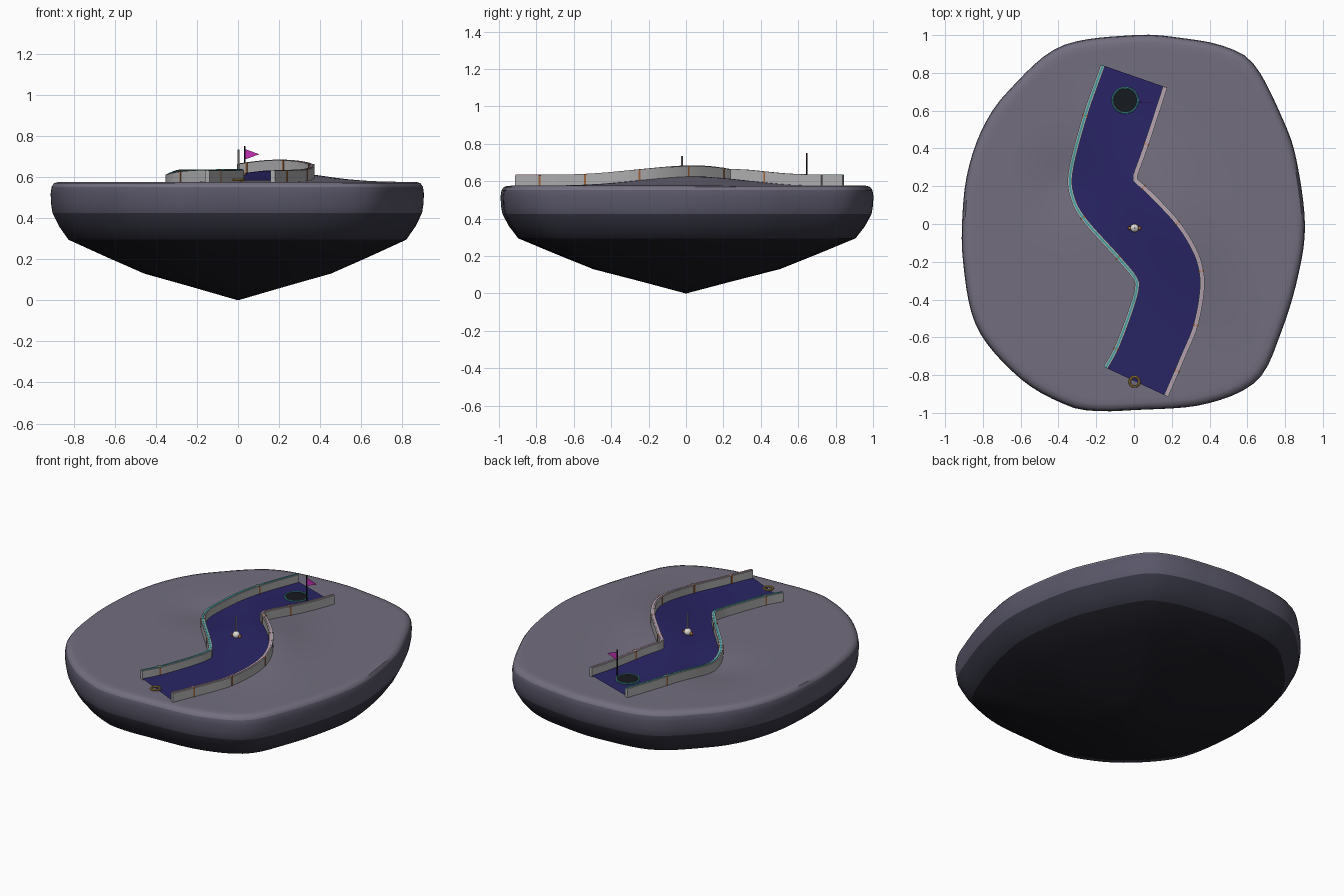
import bpy, bmesh, math
from mathutils import Vector

if "Cube" in bpy.data.objects:
    bpy.data.objects.remove(bpy.data.objects["Cube"])


def mat(name, r, g, b):
    m = bpy.data.materials.new(name)
    m.diffuse_color = (r, g, b, 1)
    m.use_nodes = True
    m.node_tree.nodes["Principled BSDF"].inputs["Base Color"].default_value = m.diffuse_color
    return m


ROCK = mat("rock", 0.17, 0.155, 0.21)
RIM = mat("rock_side", 0.10, 0.095, 0.14)
DARK = mat("rock_dark", 0.035, 0.035, 0.055)
DEEP = mat("rock_deep", 0.012, 0.012, 0.018)
BLUE = mat("felt_blue", 0.022, 0.018, 0.13)
WALL = mat("wall_grey", 0.42, 0.42, 0.43)
TEAL = mat("teal", 0.06, 0.35, 0.36)
PINK = mat("pale_pink", 0.5, 0.33, 0.42)
RUST = mat("rust", 0.35, 0.13, 0.04)
GOLD = mat("gold", 0.5, 0.32, 0.06)
BLACK = mat("black", 0.008, 0.01, 0.014)
WHITE = mat("white", 0.75, 0.72, 0.68)
MAGENTA = mat("magenta", 0.55, 0.03, 0.45)


def make(name, verts, faces, mats, idx=None, smooth=35):
    me = bpy.data.meshes.new(name)
    me.from_pydata([tuple(v) for v in verts], [], faces)
    for m in mats:
        me.materials.append(m)
    if idx:
        for p, i in zip(me.polygons, idx):
            p.material_index = i
    bm = bmesh.new()
    bm.from_mesh(me)
    bmesh.ops.recalc_face_normals(bm, faces=bm.faces)
    bm.to_mesh(me)
    bm.free()
    ob = bpy.data.objects.new(name, me)
    bpy.context.collection.objects.link(ob)
    shade(ob, smooth)
    return ob


def shade(ob, angle=35):
    bpy.ops.object.select_all(action='DESELECT')
    bpy.context.view_layer.objects.active = ob
    ob.select_set(True)
    bpy.ops.object.shade_smooth_by_angle(angle=math.radians(angle))


def finish(name, m):
    ob = bpy.context.object
    ob.name = name
    ob.data.materials.append(m)
    shade(ob)
    return ob


def spline(pts, n, closed=False):
    # Catmull-Rom through the points, n samples evenly spaced by length
    P = [Vector(p) for p in pts]
    k = len(P)
    P = [P[-1]] + P + P[:2] if closed else [2 * P[0] - P[1]] + P + [2 * P[-1] - P[-2]]
    dense = []
    for i in range(k if closed else k - 1):
        a, b, c, d = P[i:i + 4]
        for j in range(20):
            t = j / 20
            dense.append(0.5 * (2 * b + (c - a) * t + (2 * a - 5 * b + 4 * c - d) * t * t
                                + (3 * b - a - 3 * c + d) * t ** 3))
    dense.append(P[-2])
    acc = [0]
    for p, q in zip(dense, dense[1:]):
        acc.append(acc[-1] + (q - p).length)
    out, i = [], 0
    for s in range(n):
        t = acc[-1] * s / (n if closed else n - 1)
        while i < len(acc) - 2 and acc[i + 1] < t:
            i += 1
        f = (t - acc[i]) / max(acc[i + 1] - acc[i], 1e-9)
        out.append(dense[i].lerp(dense[i + 1], min(f, 1)))
    return out


def ground(x, y):
    # long low hill beside the lane, with a dip on the other side
    dx, dy = x - 0.2, y - 0.03
    u, v = -0.52 * dx + 0.85 * dy, 0.85 * dx + 0.52 * dy
    h = 0.05 * math.exp(-0.5 * ((u / 0.31) ** 2 + (v / 0.15) ** 2))
    h -= 0.022 * math.exp(-0.5 * ((x + 0.36) ** 2 + (y - 0.22) ** 2) / 0.13 ** 2)
    return 0.576 + h


# Floating rock: one outline scaled through a vertical profile
outline = spline([(0.905, 0), (0.86, 0.34), (0.79, 0.55), (0.64, 0.84), (0.48, 0.94), (0.25, 0.985),
                  (0, 1), (-0.39, 0.94), (-0.66, 0.71), (-0.79, 0.53), (-0.87, 0.32), (-0.905, 0.1),
                  (-0.905, -0.2), (-0.83, -0.55), (-0.6, -0.82), (-0.355, -0.96), (-0.2, -0.99),
                  (0, -0.985), (0.37, -0.955), (0.65, -0.83), (0.78, -0.57), (0.87, -0.27)], 96, True)
N = len(outline)
rings = [(i / 32 * 0.96, None) for i in range(1, 33)]
rings += [(0.982, 0.570), (0.995, 0.552), (1.0, 0.52), (0.998, 0.47), (0.99, 0.425),
          (0.955, 0.36), (0.905, 0.295), (0.7, 0.21), (0.5, 0.13), (0.25, 0.066)]
V, F, I = [(0, 0, ground(0, 0))], [], []
for s, z in rings:
    for p in outline:
        x, y = p * s
        V.append((x, y, ground(x, y) if z is None else z))
V.append((0, 0, 0))
for j in range(N):
    k = (j + 1) % N
    F.append((0, 1 + j, 1 + k))
    I.append(0)
    for r in range(len(rings) - 1):
        a, b = 1 + r * N, 1 + (r + 1) * N
        F.append((a + j, b + j, b + k, a + k))
        I.append(0 if r < 33 else 1 if r < 36 else 2 if r < 38 else 3)
    b = 1 + (len(rings) - 1) * N
    F.append((b + j, len(V) - 1, b + k))
    I.append(3)
make("floating_rock", V, F, [ROCK, RIM, DARK, DEEP], I, 40)

# Lane edges
M = 64
left = spline([(-0.15, -0.76), (-0.09, -0.65), (-0.015, -0.45), (0.015, -0.34), (0.005, -0.285),
               (-0.09, -0.17), (-0.26, 0.02), (-0.325, 0.14), (-0.335, 0.28), (-0.26, 0.57), (-0.165, 0.84)], M)
right = spline([(0.17, -0.91), (0.26, -0.7), (0.325, -0.54), (0.36, -0.35), (0.35, -0.22), (0.30, -0.1),
                (0.21, 0.03), (0.06, 0.185), (0.005, 0.235), (0.015, 0.28), (0.065, 0.42), (0.165, 0.725)], M)

# Blue lane surface draped over the ground
K = 14
V = []
for a, b in zip(left, right):
    for k in range(K + 1):
        p = a.lerp(b, k / K)
        V.append((p.x, p.y, ground(*p) + 0.008))
F = [(i * (K + 1) + k, i * (K + 1) + k + 1, (i + 1) * (K + 1) + k + 1, (i + 1) * (K + 1) + k)
     for i in range(M - 1) for k in range(K)]
make("lane_surface", V, F, [BLUE])


def rail(name, path, half, lo, hi, m):
    # rectangular bar following the path over the ground
    V, F = [], []
    n = len(path)
    for i, p in enumerate(path):
        t = (path[min(i + 1, n - 1)] - path[max(i - 1, 0)]).normalized()
        s = Vector((-t.y, t.x)) * half
        g = ground(*p)
        for q, z in ((p + s, lo), (p - s, lo), (p - s, hi), (p + s, hi)):
            V.append((q.x, q.y, g + z))
    for i in range(n - 1):
        for k in range(4):
            a, b = 4 * i + k, 4 * i + (k + 1) % 4
            F.append((a, b, b + 4, a + 4))
    F += [(3, 2, 1, 0), tuple(4 * n - 4 + k for k in range(4))]
    make(name, V, F, [m])


# Side walls with thin coloured caps and rust bands
for side, path, cap, ys in (("left", left, TEAL, (-0.65, -0.18, 0.03, 0.57)),
                            ("right", right, PINK, (-0.79, -0.54, -0.26, 0, 0.19, 0.43))):
    rail(side + "_wall", path, 0.012, -0.012, 0.056, WALL)
    rail(side + "_wall_cap", path, 0.005, 0.05, 0.059, cap)
    for n, y in enumerate(ys):
        i = min(range(1, M - 1), key=lambda j: abs(path[j].y - y))
        t = (path[i + 1] - path[i - 1]).normalized() * 0.005
        rail(f"{side}_wall_band_{n + 1}", [path[i] - t, path[i] + t], 0.0145, -0.01, 0.0585, RUST)

# Hole with glowing ring
hx, hy = -0.047, 0.655
hz = ground(hx, hy) + 0.009
bpy.ops.mesh.primitive_cylinder_add(vertices=40, radius=0.064, depth=0.006, location=(hx, hy, hz))
finish("hole", BLACK)
bpy.ops.mesh.primitive_torus_add(major_radius=0.067, minor_radius=0.005, major_segments=40,
                                 minor_segments=8, location=(hx, hy, hz + 0.002))
finish("hole_ring", TEAL)

# Flag beside the hole
fx, fy = 0.033, 0.645
bpy.ops.mesh.primitive_cylinder_add(vertices=10, radius=0.004, depth=0.175, location=(fx, fy, 0.663))
finish("flag_pole", BLACK)
V = [(fx + x, fy + y, z) for y in (-0.002, 0.002) for x, z in ((0, 0.737), (0, 0.685), (0.07, 0.711))]
make("flag", V, [(0, 1, 2), (5, 4, 3), (0, 3, 4, 1), (1, 4, 5, 2), (2, 5, 3, 0)], [MAGENTA])

# Tee ring at the start
bpy.ops.mesh.primitive_torus_add(major_radius=0.026, minor_radius=0.006, major_segments=28,
                                 minor_segments=8, location=(0.003, -0.835, ground(0, -0.835) + 0.011))
finish("tee_ring", GOLD)

# Centre obstacle: white ball, side knobs and a thin mast
bx, by = 0.003, -0.022
bz = ground(bx, by) + 0.022
bpy.ops.mesh.primitive_uv_sphere_add(segments=24, ring_count=12, radius=0.022, location=(bx, by, bz))
finish("marker_ball", WHITE)
for s in (-1, 1):
    bpy.ops.mesh.primitive_uv_sphere_add(segments=12, ring_count=8, radius=0.01,
                                         location=(bx + s * 0.026, by, bz - 0.006))
    finish("marker_knob", RUST)
bpy.ops.mesh.primitive_cylinder_add(vertices=10, radius=0.005, depth=0.735 - bz,
                                    location=(bx, by, (0.735 + bz) / 2))
finish("marker_mast", WALL)
